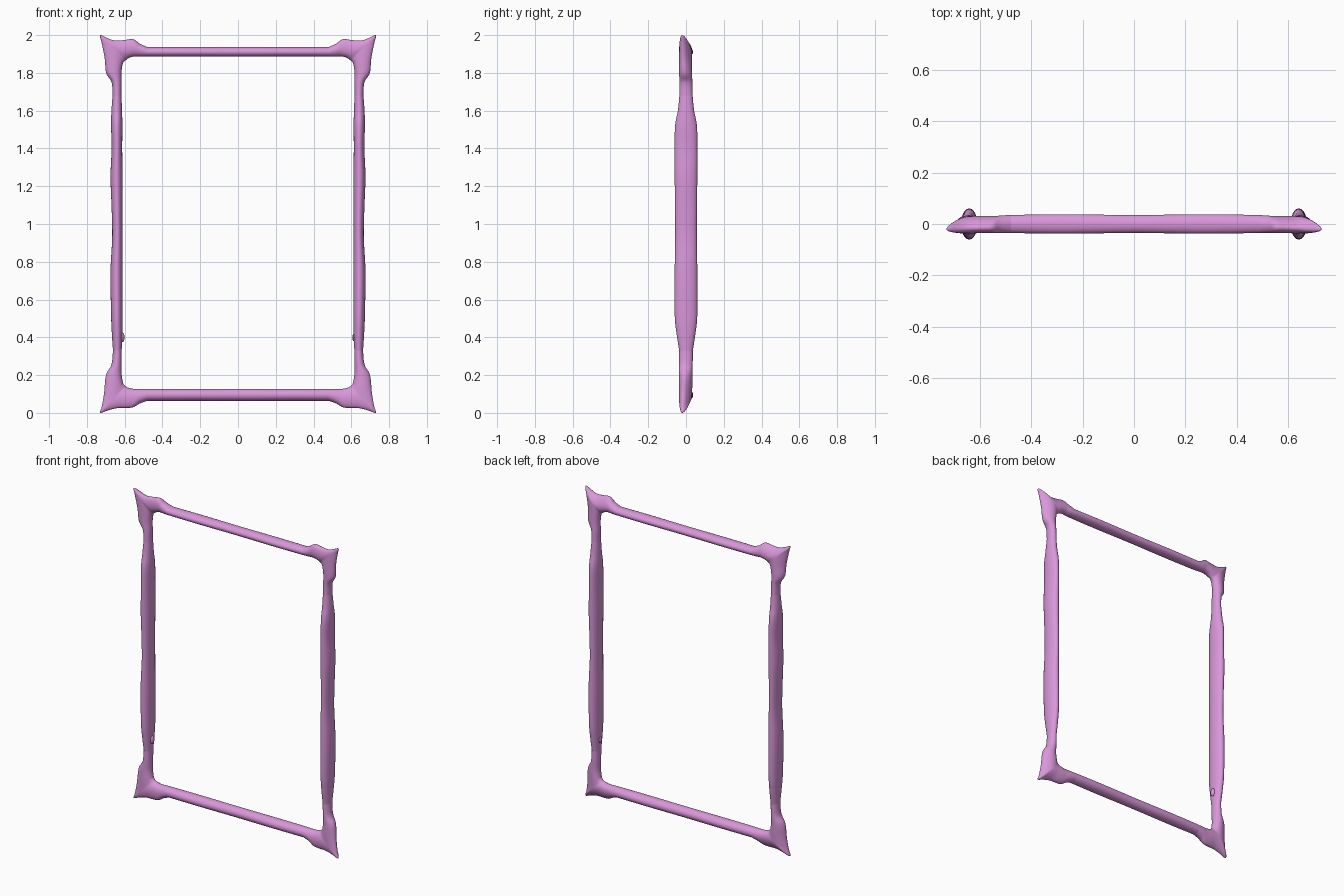
import bpy, bmesh, math
from mathutils import Vector

if "Cube" in bpy.data.objects:
    bpy.data.objects.remove(bpy.data.objects["Cube"])

mat = bpy.data.materials.new("pink")
mat.diffuse_color = (0.70, 0.31, 0.70, 1)
mat.use_nodes = True
mat.node_tree.nodes["Principled BSDF"].inputs["Base Color"].default_value = mat.diffuse_color
SIDES, STEPS = 24, 5


def finish(obj):
    obj.data.materials.append(mat)
    for p in obj.data.polygons:
        p.use_smooth = True


def spline(a, b, c, d, t):
    return 0.5 * (2*b + (c - a)*t + (2*a - 5*b + 4*c - d)*t*t + (3*b - a - 3*c + d)*t**3)


def loft(name, sections, side=1):
    """Loft oval rings; section = outer x, outer z, inner x, inner z, half depth, outer taper."""
    secs = [sections[0]] + sections + [sections[-1]]
    path = []
    for i in range(1, len(secs) - 2):
        for k in range(STEPS):
            path.append([spline(*(secs[i + j][c] for j in (-1, 0, 1, 2)), k / STEPS)
                         for c in range(6)])
    path.append(list(sections[-1]))
    bm = bmesh.new()
    rings = []
    for ox, oz, ix, iz, depth, taper in path:
        ring = []
        for n in range(SIDES):
            a = 2 * math.pi * n / SIDES
            s = (1 - math.cos(a)) / 2
            y = depth * math.sin(a) * (1 - taper * s) - 0.04 * taper * s * s
            ring.append(bm.verts.new((side * (ix + (ox - ix) * s), y, iz + (oz - iz) * s)))
        rings.append(ring)
    for r, q in zip(rings, rings[1:]):
        for n in range(SIDES):
            m = (n + 1) % SIDES
            bm.faces.new((r[n], r[m], q[m], q[n]))
    bmesh.ops.recalc_face_normals(bm, faces=bm.faces)
    # open tubes: make sure the walls face away from their axis
    f = bm.faces[0] if not bm.faces.ensure_lookup_table() else None
    centre = sum((v.co for v in rings[0] + rings[1]), Vector()) / (2 * SIDES)
    if f.normal.dot(f.calc_center_median() - centre) < 0:
        bmesh.ops.reverse_faces(bm, faces=bm.faces)
    me = bpy.data.meshes.new(name)
    bm.to_mesh(me)
    bm.free()
    obj = bpy.data.objects.new(name, me)
    bpy.context.collection.objects.link(obj)
    finish(obj)


# Shared profiles
post = [(z, o, i, d) for z, o, i, d in (
    (0.33, .662, .616, .036), (0.42, .668, .612, .050), (0.52, .672, .611, .060),
    (0.75, .675, .611, .060), (0.93, .666, .612, .057), (1.08, .669, .612, .058),
    (1.25, .675, .611, .060), (1.40, .669, .613, .060), (1.52, .672, .612, .058),
    (1.60, .670, .614, .043), (1.68, .664, .617, .035))]

top_corner = [
    (.664, 1.68, .617, 1.68, .035, 0), (.669, 1.75, .617, 1.74, .035, .05),
    (.698, 1.80, .617, 1.80, .038, .2), (.706, 1.88, .611, 1.845, .040, .35),
    (.722, 1.96, .603, 1.86, .041, .45), (.730, 2.0, .595, 1.867, .041, .5),
    (.690, 1.983, .585, 1.874, .041, .45), (.650, 1.971, .575, 1.88, .040, .4),
    (.600, 1.974, .560, 1.885, .039, .35), (.555, 1.979, .540, 1.887, .038, .3),
    (.520, 1.955, .515, 1.886, .036, .1), (.480, 1.937, .480, 1.886, .035, 0)]

bottom_corner = [
    (.662, .33, .616, .33, .036, 0), (.670, .255, .616, .265, .037, .05),
    (.699, .20, .616, .205, .040, .2), (.709, .105, .609, .160, .042, .35),
    (.721, .035, .602, .148, .042, .45), (.730, .0, .595, .141, .042, .5),
    (.690, .013, .585, .135, .041, .45), (.640, .025, .572, .131, .040, .4),
    (.595, .026, .558, .128, .039, .35), (.555, .030, .540, .127, .038, .3),
    (.520, .050, .515, .127, .036, .1), (.480, .064, .480, .127, .035, 0)]

for label, side in (("left", -1), ("right", 1)):
    # Upright posts and flared corners
    loft(label + "_post", [(o, z, i, z, d, 0) for z, o, i, d in post], side)
    loft(label + "_top_corner", top_corner, side)
    loft(label + "_bottom_corner", bottom_corner, side)
    # Small bump on the inner face of each post
    bpy.ops.mesh.primitive_uv_sphere_add(segments=12, ring_count=8, radius=1,
                                         location=(side * .612, 0, .40))
    bump = bpy.context.object
    bump.name = label + "_bump"
    bump.scale = (.011, .016, .026) if side < 0 else (.006, .014, .02)
    finish(bump)

# Horizontal rails
for name, outer, inner in (("top_rail", 1.937, 1.886), ("bottom_rail", .064, .127)):
    loft(name, [(x, outer, x, inner, d, 0) for x, d in (
        (-.48, .035), (-.28, .038), (0, .035), (.28, .038), (.48, .035))])
